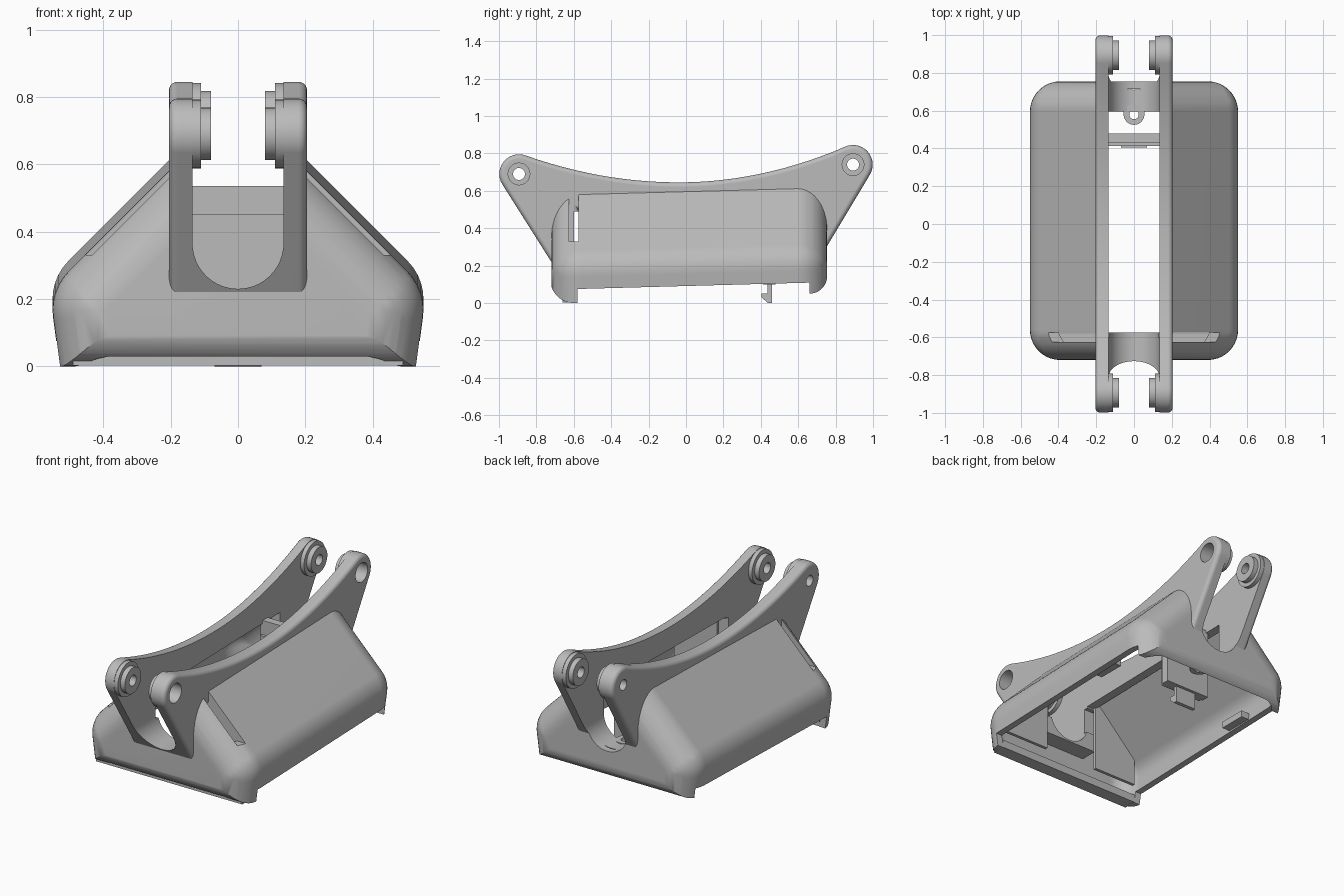
import bpy, bmesh, math
from mathutils import Matrix, Vector

if "Cube" in bpy.data.objects:
    bpy.data.objects.remove(bpy.data.objects["Cube"], do_unlink=True)

GREY = (0.5, 0.5, 0.5, 1)
mat = bpy.data.materials.new("plain grey")
mat.use_nodes = True
mat.diffuse_color = GREY
mat.node_tree.nodes["Principled BSDF"].inputs["Base Color"].default_value = GREY


def finish(name, bm):
    bmesh.ops.recalc_face_normals(bm, faces=bm.faces[:])
    mesh = bpy.data.meshes.new(name)
    bm.to_mesh(mesh)
    bm.free()
    mesh.materials.append(mat)
    obj = bpy.data.objects.new(name, mesh)
    bpy.context.collection.objects.link(obj)
    return obj


def prism(name, pts, axis, lo, hi, bevel=0):
    """Extrude a profile along x (points are y, z), y (x, z) or z (x, y)."""
    place = {"x": lambda p, t: (t, p[0], p[1]),
             "y": lambda p, t: (p[0], t, p[1]),
             "z": lambda p, t: (p[0], p[1], t)}[axis]
    bm = bmesh.new()
    a, b = ([bm.verts.new(place(p, t)) for p in pts] for t in (lo, hi))
    caps = [bm.faces.new(a), bm.faces.new(b)]
    for i in range(len(pts)):
        j = (i + 1) % len(pts)
        bm.faces.new((a[i], a[j], b[j], b[i]))
    bmesh.ops.recalc_face_normals(bm, faces=bm.faces[:])
    if bevel:
        rims = [e for f in caps for e in f.edges]
        bmesh.ops.bevel(bm, geom=rims, offset=bevel, segments=5, profile=0.5,
                        affect="EDGES", clamp_overlap=True)
    return finish(name, bm)


def box(name, x0, x1, y0, y1, z0, z1):
    return prism(name, [(x0, y0), (x1, y0), (x1, y1), (x0, y1)], "z", z0, z1)


def arc(cx, cy, r, start, end, n):
    angles = [math.radians(start + (end - start) * i / n) for i in range(n + 1)]
    return [(cx + r * math.cos(t), cy + r * math.sin(t)) for t in angles]


def circle(c, r, n=40):
    return arc(c[0], c[1], r, 0, 360, n)[:-1]


def combine(obj, other, operation="DIFFERENCE"):
    mod = obj.modifiers.new("combine", "BOOLEAN")
    mod.operation = operation
    mod.solver = "EXACT"
    mod.object = other
    bpy.context.view_layer.objects.active = obj
    bpy.ops.object.modifier_apply(modifier=mod.name)
    bpy.data.objects.remove(other, do_unlink=True)


def rounded_body(name, radius):
    """Rolling-ball rounded hull over a gabled block, sheared to tilt upward."""
    bm = bmesh.new()
    for y in (-0.56, 0.595):
        for x, z in ((0.326, -0.3), (0.391, 0.183), (0.05, 0.524)):
            for side in (-1, 1):
                bmesh.ops.create_uvsphere(
                    bm, u_segments=40, v_segments=20, radius=radius,
                    matrix=Matrix.Translation(Vector((side * x, y, z))))
    hull = bmesh.ops.convex_hull(bm, input=bm.verts[:])
    junk = {v for v in hull["geom_interior"] + hull["geom_unused"]
            if isinstance(v, bmesh.types.BMVert)}
    bmesh.ops.delete(bm, geom=list(junk), context="VERTS")
    bmesh.ops.dissolve_limit(bm, angle_limit=math.radians(0.4),
                             verts=bm.verts[:], edges=bm.edges[:])
    for v in bm.verts:
        v.co.z += 0.027 * v.co.y
    return finish(name, bm)


def u_channel():
    """Round-bottomed channel running front to back."""
    pts = arc(0, 0.365, 0.135, 180, 360, 32) + [(0.135, 1.5), (-0.135, 1.5)]
    return prism("channel_cutter", pts, "y", -1.5, 1.5)


# Housing: rounded shell trimmed by its side outline, then hollowed
housing = rounded_body("housing", 0.16)
outline = ([(-0.9, 1), (-0.9, 0.12)] + arc(-0.6, 0.125, 0.125, 180, 270, 12)
           + [(-0.58, 0), (-0.58, 0.075), (0.66, 0.109), (0.66, 0.05)]
           + arc(0.66, 0.145, 0.095, -80, 0, 10) + [(0.9, 0.145), (0.9, 1)])
combine(housing, prism("outline", outline, "x", -1, 1), "INTERSECT")
combine(housing, rounded_body("cavity", 0.12))
combine(housing, u_channel())
combine(housing, box("roof_cutter", -0.19, 0.19, -1, 1, 0.5, 1.5))
combine(housing, box("slit_cutter", -0.455, 0.455, -0.625, -0.575, 0.33, 1))

# Twin cheeks joined by a cradle web at each end
front, back, eye = (-0.893, 0.69), (0.893, 0.74), 0.105
saddle = []
for i in range(25):
    y = -0.79 + 1.58 * i / 24
    u = y + 0.04
    saddle.append((y, 0.645 + (0.215 if u < 0 else 0.24) * u * u))
profile = (arc(*front, eye, 212, 68, 14) + saddle + arc(*back, eye, 115, -31, 14)
           + [(0.722, 0.25), (0.705, 0.22), (0.595, 0.22), (0.595, 0.52),
              (-0.575, 0.5), (-0.575, 0.22), (-0.72, 0.22)])
cheeks = prism("cheeks", profile, "x", -0.205, 0.205, bevel=0.025)
combine(cheeks, u_channel())
combine(cheeks, box("slit_cutter", -0.3, 0.3, -0.6, -0.57, 0.33, 0.49))

# Stepped pivot bosses on the inner faces, bored through
for c in (front, back):
    for side in (-1, 1):
        for r, inner, outer in ((0.102, 0.11, 0.15), (0.078, 0.08, 0.15)):
            combine(cheeks, prism("boss", circle(c, r), "x",
                                  *sorted((side * inner, side * outer))), "UNION")
    combine(cheeks, prism("bore", circle(c, 0.032), "x", -0.5, 0.5))
    combine(cheeks, prism("recess", circle(c, 0.058), "x", 0.125, 0.5))

# Inner parts: lip, slit backing panels, cross wall, latch, side tabs
parts = [housing, cheeks]
parts.append(box("front_lip", -0.49, 0.49, -0.66, -0.58, 0.002, 0.05))
for side, word in ((-1, "right"), (1, "left")):
    panel = [(side * x, z) for x, z in
             ((0.18, 0.1), (0.47, 0.1), (0.47, 0.27), (0.2, 0.54), (0.18, 0.54))]
    parts.append(prism(word + "_slit_panel", panel, "y", -0.574, -0.555))
    parts.append(box(word + "_side_tab", *sorted((side * 0.45, side * 0.52)),
                     0.25, 0.42, 0.11, 0.15))
parts.append(box("cross_wall", -0.15, 0.15, 0.43, 0.478, 0.1, 0.535))
parts.append(box("cross_wall_step", -0.14, 0.14, 0.412, 0.432, 0.1, 0.45))
hook = [(0.46, 0.12), (0.46, 0), (0.437, 0), (0.405, 0.03),
        (0.405, 0.05), (0.437, 0.05), (0.437, 0.12)]
parts.append(prism("latch_hook", hook, "x", -0.07, 0.07))

# Screw eye behind the rear cradle
screw_eye = prism("screw_eye", circle((0, 0.58), 0.055), "z", 0.18, 0.235)
combine(screw_eye, box("eye_arm", -0.055, 0.055, 0.58, 0.64, 0.18, 0.228), "UNION")
combine(screw_eye, prism("eye_bore", circle((0, 0.58), 0.025), "z", 0, 0.5))
parts.append(screw_eye)

# Smooth curved faces, keep edges crisp
for obj in parts:
    bpy.ops.object.select_all(action="DESELECT")
    obj.select_set(True)
    bpy.context.view_layer.objects.active = obj
    bpy.ops.object.shade_smooth_by_angle(angle=math.radians(28))
    weighted = obj.modifiers.new("even_shading", "WEIGHTED_NORMAL")
    weighted.keep_sharp = True
